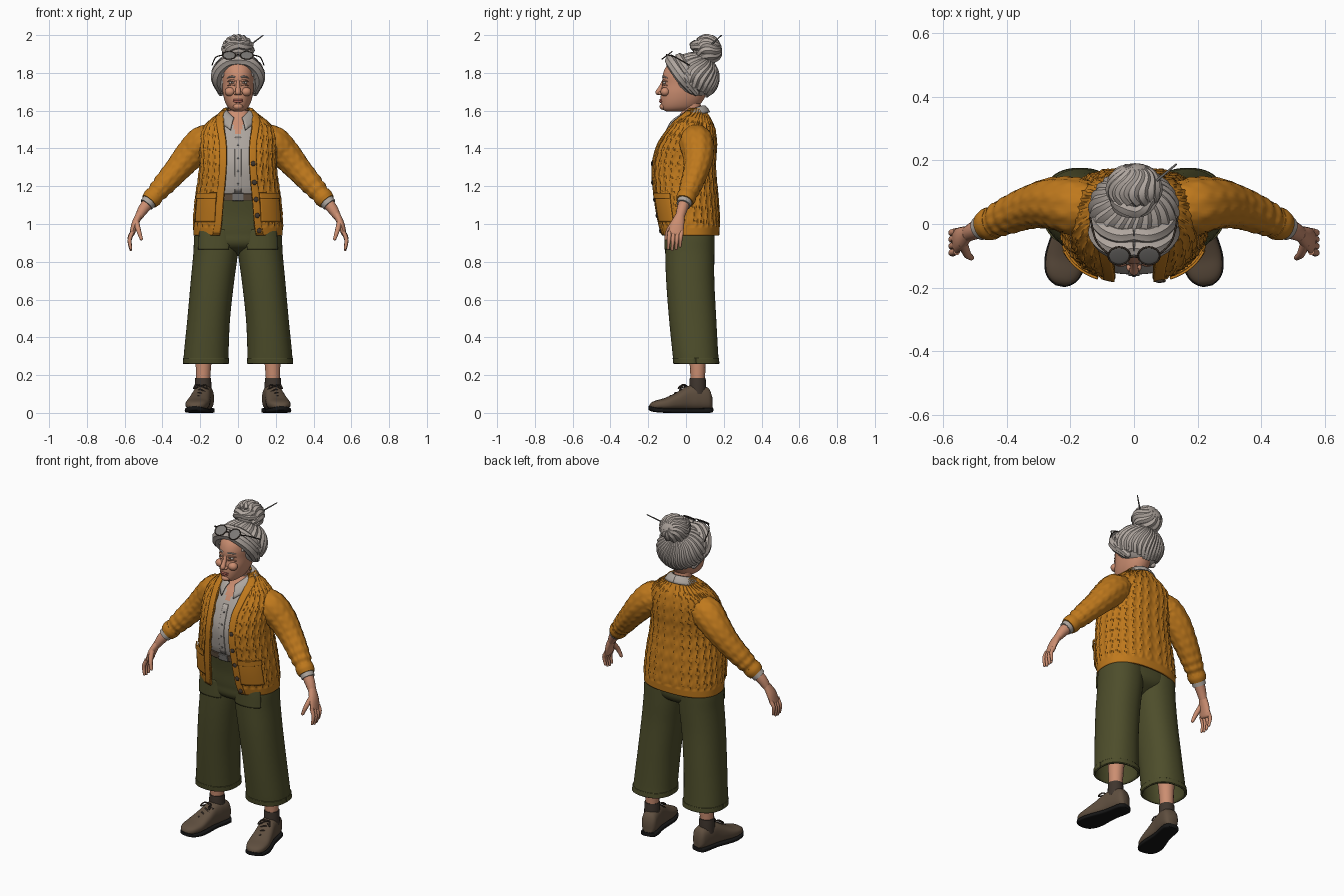
import bpy
from math import sin, cos, pi, acos, sqrt, copysign, radians
from mathutils import Vector

if "Cube" in bpy.data.objects:
    bpy.data.objects.remove(bpy.data.objects["Cube"])


def material(name, *rgb):
    m = bpy.data.materials.new(name)
    m.use_nodes = True
    m.diffuse_color = (*rgb, 1)
    node = m.node_tree.nodes["Principled BSDF"]
    node.inputs["Base Color"].default_value = (*rgb, 1)
    node.inputs["Roughness"].default_value = 0.8
    return m


knit = material("mustard_knit", .52, .19, .012)
olive = material("olive_cloth", .075, .075, .024)
cloth = material("shirt_grey", .42, .38, .345)
skin = material("skin", .60, .27, .165)
lips = material("lip_rose", .40, .12, .09)
hair = material("silver_hair", .43, .38, .345)
brown = material("shoe_brown", .115, .078, .05)
dark = material("dark_brown", .05, .036, .027)
black = material("sole_black", .008, .008, .008)
grey = material("lens_grey", .2, .19, .18)


def interp(keys, t):
    """Smooth interpolation of rows keyed by their first value."""
    i = max(j for j in range(len(keys) - 1) if j == 0 or keys[j][0] <= t)
    a, b = keys[i], keys[i + 1]
    pre, nxt = keys[max(i - 1, 0)], keys[min(i + 2, len(keys) - 1)]
    h = b[0] - a[0]
    s = (t - a[0]) / h
    out = []
    for k in range(1, len(a)):
        m0 = (b[k] - pre[k]) / (b[0] - pre[0]) * h
        m1 = (nxt[k] - a[k]) / (nxt[0] - a[0]) * h
        d = b[k] - a[k]
        out.append(a[k] + s * (m0 + s * (3 * d - 2 * m0 - m1 + s * (m0 + m1 - 2 * d))))
    return out


def grid(name, rows, mat, closed=True, caps=True, mirror=False, thick=0):
    """Skin a list of equal rings into one smooth object."""
    n = len(rows[0])
    faces = [(r * n + i, r * n + (i + 1) % n, (r + 1) * n + (i + 1) % n, (r + 1) * n + i)
             for r in range(len(rows) - 1) for i in range(n if closed else n - 1)]
    if closed and caps:
        faces += [tuple(reversed(range(n))), tuple(range((len(rows) - 1) * n, len(rows) * n))]
    me = bpy.data.meshes.new(name)
    me.from_pydata([tuple(p) for row in rows for p in row], [], faces)
    me.materials.append(mat)
    me.polygons.foreach_set("use_smooth", [True] * len(faces))
    me.set_sharp_from_angle(angle=radians(50))
    ob = bpy.data.objects.new(name, me)
    bpy.context.scene.collection.objects.link(ob)
    if thick:
        mod = ob.modifiers.new("thickness", "SOLIDIFY")
        mod.thickness, mod.offset = thick, -1
    if mirror:
        ob.modifiers.new("mirror", "MIRROR").use_mirror_merge = False
    return ob


def power(v, p):
    return copysign(abs(v) ** (2 / p), v)


def point(prof, a, z, off=0, p=2.4):
    """Point on a body profile with rows (z, centre x, half width, front y, back y)."""
    cx, rx, yf, yb = interp(prof, z)[:4]
    return (cx + (rx + off) * power(cos(a), p),
            (yf + yb) / 2 + ((yb - yf) / 2 + off) * power(sin(a), p), z)


def steps(a, b, n):
    return [a + (b - a) * i / n for i in range(n + 1)]


def body(name, prof, mat, n=48, rows=36, p=2.4, **kw):
    return grid(name, [[point(prof, 2 * pi * i / n, z, 0, p) for i in range(n)]
                       for z in steps(prof[0][0], prof[-1][0], rows)], mat, **kw)


def patch(name, prof, a0, a1, z0, z1, off, mat, n=16, rows=12, thick=.008, **kw):
    """A raised strip that follows a body profile; a0 and a1 give its edges by height."""
    return grid(name, [[point(prof, a, z, off) for a in steps(a0(z), a1(z), n)]
                       for z in steps(z0, z1, rows)], mat, closed=False, thick=thick, **kw)


def tube(name, keys, mat, n=14, sub=6, ref=(0, 1, 0), groove=0, ripple=None, tip=False, **kw):
    """Tube through points (x, y, z, radius[, second radius])."""
    keys = [(i, *k, *k[3:4]) if len(k) == 4 else (i, *k) for i, k in enumerate(keys)]
    path = [interp(keys, t) for t in steps(0, len(keys) - 1, (len(keys) - 1) * sub)]
    rows = []

    def ring(c, t, ru, rv, s):
        u = (Vector(ref) - t * t.dot(Vector(ref))).normalized()
        v = t.cross(u)
        row = []
        for i in range(n):
            a = 2 * pi * i / n
            g = 1 + groove * cos(a * n / 3) + (ripple(a, s) if ripple else 0)
            row.append(c + u * ru * g * cos(a) + v * rv * g * sin(a))
        rows.append(row)

    for j, q in enumerate(path):
        lo, hi = path[max(j - 1, 0)], path[min(j + 1, len(path) - 1)]
        t = (Vector(hi[:3]) - Vector(lo[:3])).normalized()
        ring(Vector(q[:3]), t, q[3], q[4], j / (len(path) - 1))
    if tip:
        for e in (.5, 1, 1.45):
            ring(Vector(q[:3]) + t * q[4] * sin(e), t, q[3] * cos(e), q[4] * cos(e), 1)
    return grid(name, rows, mat, **kw)


def ball(name, loc, scale, mat, rot=(0, 0, 0)):
    bpy.ops.mesh.primitive_uv_sphere_add(segments=24, ring_count=14, location=loc, rotation=rot)
    ob = bpy.context.object
    ob.name, ob.scale = name, scale
    ob.data.materials.append(mat)
    bpy.ops.object.shade_smooth()
    return ob


# Trousers: hips, wide open legs, hems, pockets and belt
hips = [(.83, 0, .05, 0, .06), (.88, 0, .17, -.095, .135), (.95, 0, .218, -.112, .15),
        (1.05, 0, .21, -.12, .15), (1.16, 0, .185, -.137, .135)]
leg = [(.26, .17, .12, -.065, .175), (.32, .168, .118, -.072, .17), (.5, .155, .113, -.09, .16),
       (.7, .135, .115, -.105, .15), (.85, .118, .118, -.11, .15), (.95, .112, .118, -.11, .15),
       (1.05, .1, .105, -.11, .145)]
body("trouser_hips", hips, olive)
body("trouser_legs", leg, olive, caps=False, mirror=True, thick=.008, p=2.2)
patch("trouser_hems", leg, lambda z: 0, lambda z: 2 * pi, .262, .29, .002, olive, n=48, mirror=True)
patch("thigh_pockets", leg, lambda z: -2.1, lambda z: -.75, .865, .97, .004, olive, mirror=True)
patch("belt", hips, lambda z: -pi, lambda z: pi, 1.125, 1.16, .006, brown, n=48)
patch("belt_buckle", hips, lambda z: -pi / 2 - .1, lambda z: -pi / 2 + .1, 1.123, 1.162, .011, grey)

# Shirt with an open neck, placket and collar
shirt = [(1.14, 0, .17, -.127, .12), (1.2, 0, .18, -.147, .13), (1.32, 0, .175, -.158, .13),
         (1.42, 0, .172, -.13, .13), (1.5, 0, .14, -.09, .12), (1.56, 0, .078, -.045, .1),
         (1.6, 0, .055, -.02, .085)]
top = body("shirt", shirt, cloth, n=96, rows=60)
top.data.materials.append(skin)
for f in top.data.polygons:
    if f.center.y < .02 and abs(f.center.x) < (f.center.z - 1.46) * .45:
        f.material_index = 1
patch("shirt_placket", shirt, lambda z: -pi / 2 - .06, lambda z: -pi / 2 + .06, 1.165, 1.46, .005, cloth)
for z in (1.21, 1.28, 1.35, 1.42):
    ball("shirt_button", point(shirt, -pi / 2, z, .006), (.006, .003, .006), grey)
collar = []
for w in steps(0, 1, 6):
    row = []
    for t in steps(0, 1, 24):
        phi, r = t * radians(160), .058 + .04 * w
        row.append(((r + .02 * t * w) * sin(phi), .03 + r * cos(phi) - (.032 + .012 * w) * t ** 4,
                    1.628 - .065 * t * t - w * (.035 + .03 * t ** 3) + .012 * sin(pi * w)))
    collar.append(row)
grid("shirt_collar", collar, cloth, closed=False, mirror=True, thick=.006)

# Open cardigan with cable relief; the last column is the half width of the opening
card = [(.94, 0, .232, -.13, .172, .095), (1, 0, .233, -.145, .174, .085),
        (1.12, 0, .224, -.165, .168, .075), (1.3, 0, .2, -.178, .153, .06),
        (1.42, 0, .2, -.15, .158, .06), (1.5, 0, .187, -.1, .15, .07),
        (1.55, 0, .145, -.06, .13, .075), (1.585, 0, .098, -.025, .108, .072),
        (1.615, 0, .068, .005, .09, .056)]


def front_angle(z, extra=0):
    rx, opening = interp(card, z)[1], interp(card, z)[4]
    return -acos(min(.98, (opening + extra) / rx) ** 1.2)


def cable(u, z):
    if z < .985:
        return .004
    rib = abs(sin(pi * u * 26))
    return rib * (.005 + .0035 * sin(z * 85 + 3 * sin(2 * pi * u * 26)))


rows = []
for z in steps(card[0][0], card[-1][0], 96):
    a0 = front_angle(z)
    rows.append([point(card, a0 + (pi - 2 * a0) * u, z, cable(u, z)) for u in steps(0, 1, 160)])
grid("cardigan", rows, knit, closed=False, thick=.012)
patch("cardigan_bands", card, front_angle, lambda z: front_angle(z, .035), .945, 1.6, .009, knit,
      n=5, rows=40, mirror=True)
patch("cardigan_pockets", card, lambda z: -1.12, lambda z: -.42, 1.01, 1.14, .013, knit, mirror=True)
patch("pocket_welts", card, lambda z: -1.14, lambda z: -.4, 1.135, 1.165, .019, knit, mirror=True)
for z in (.965, 1.045, 1.13, 1.22, 1.32):
    ball("cardigan_button", point(card, front_angle(z, .017), z, .011), (.013, .006, .013), dark)


# Sleeves with cable and gathered folds, rolled cuffs
def sleeve_relief(a, s):
    fold = max(0, s - .5) * .12 * sin(s * 75)
    return fold + .035 * abs(cos(5 * a)) * (1 + .6 * sin(s * 60 + 2 * cos(10 * a)))


tube("sleeves", [(.1, .05, 1.46, .066), (.18, .055, 1.432, .088), (.25, .065, 1.37, .08),
                 (.32, .055, 1.29, .067), (.4, .025, 1.2, .056), (.465, -.005, 1.125, .042)],
     knit, n=60, sub=14, ripple=sleeve_relief, mirror=True)
tube("sleeve_cuffs", [(.44, .006, 1.154, .05), (.455, 0, 1.137, .052), (.47, -.007, 1.12, .046)],
     knit, n=28, mirror=True)
tube("shirt_cuffs", [(.455, 0, 1.137, .041), (.485, -.014, 1.102, .038)], cloth, n=24, mirror=True)

# Arms and hands
tube("forearms", [(.46, -.002, 1.13, .033), (.5, -.02, 1.08, .029), (.527, -.033, 1.035, .024, .02)],
     skin, mirror=True)
tube("palms", [(.522, -.03, 1.05, .024, .02), (.545, -.045, 1, .036, .019), (.56, -.055, .95, .04, .014)],
     skin, mirror=True, tip=True)
for i in range(4):
    y, lift = -.055 + (i - 1.5) * .021, (.006, 0, .004, .018)[i]
    tube("fingers", [(.558, y, .96, .0115), (.574, y - .004, .91 + lift, .0105),
                     (.568, y - .008, .865 + lift, .0075)], skin, n=10, tip=True, mirror=True)
tube("thumbs", [(.54, -.058, 1.015, .016), (.526, -.093, .965, .013), (.512, -.106, .922, .009)],
     skin, n=10, tip=True, mirror=True)

# Lower legs, socks and shoes with turned-out toes
tube("lower_legs", [(.185, .062, .14, .036), (.183, .062, .25, .042), (.175, .06, .45, .055)], skin, mirror=True)
tube("socks", [(.185, .062, .1, .045), (.185, .062, .15, .044), (.185, .062, .185, .042)], dark, n=20, mirror=True)


def along_foot(x, y, z, turn=.2):
    return (.193 + x * cos(turn) - y * sin(turn), x * sin(turn) + y * cos(turn), z)


def shoe(name, keys, mat, p):
    """Rows: local y, half width, bottom z, top z, running from heel to toe."""
    keys = [(-k[0], *k[1:]) for k in keys]
    rows = []
    for t in steps(keys[0][0], keys[-1][0], 40):
        w, lo, hi = interp(keys, t)
        rows.append([along_foot(w * power(cos(a), p), -t, (lo + hi) / 2 + (hi - lo) / 2 * power(sin(a), p))
                     for a in steps(0, 2 * pi, 32)[:-1]])
    grid(name, rows, mat, mirror=True)


shoe("shoe_uppers", [(.138, .026, .02, .09), (.122, .042, .015, .13), (.06, .049, .015, .148),
                     (.01, .05, .015, .142), (-.05, .057, .015, .108), (-.11, .062, .015, .08),
                     (-.16, .053, .018, .066), (-.185, .035, .02, .055), (-.196, .014, .025, .042)], brown, 2.6)
shoe("shoe_soles", [(.142, .026, .004, .028), (.125, .046, 0, .026), (.02, .049, 0, .024),
                    (-.1, .066, 0, .024), (-.16, .057, .004, .027), (-.188, .037, .01, .033),
                    (-.2, .014, .016, .036)], black, 5)
for i in range(4):
    y, z = -.005 - .026 * i, .14 - .017 * i
    tube("laces", [(*along_foot(x, y + .012 * (x > 0), z - abs(x) * .5 + .002), .004)
                   for x in (-.036, -.018, 0, .018, .036)], dark, n=8, sub=3, mirror=True)
for s in (-1, 1):
    tube("lace_bows", [(*along_foot(s * x, y, z), .004) for x, y, z in
                       ((0, .005, .142), (.025, -.015, .148), (.035, -.035, .13), (.015, -.02, .137))],
         dark, n=8, mirror=True, ref=(0, .2, 1))

# Neck, head and face
tube("neck", [(0, .05, 1.5, .056), (0, .035, 1.58, .05), (0, .02, 1.68, .052)], skin, n=28)
head = [(1.596, 0, .022, -.105, -.03), (1.607, 0, .045, -.124, .04), (1.64, 0, .066, -.133, .08),
        (1.69, 0, .08, -.133, .11), (1.74, 0, .085, -.125, .13), (1.79, 0, .087, -.123, .13),
        (1.84, 0, .08, -.1, .12), (1.88, 0, .05, -.05, .1)]
body("head", head, skin, p=2.1)
tube("nose", [(0, -.116, 1.765, .008), (0, -.13, 1.73, .011), (0, -.147, 1.697, .015)], skin, tip=True)
ball("chin", (0, -.12, 1.622), (.026, .02, .018), skin)
for s in (-1, 1):
    ball("nostril", (s * .013, -.136, 1.692), (.011, .013, .009), skin)
    ball("cheek", (s * .042, -.11, 1.7), (.028, .025, .024), skin)
    ball("eyeball", (s * .033, -.113, 1.748), (.015, .01, .008), cloth)
    ball("iris", (s * .033, -.1205, 1.748), (.006, .003, .006), dark)
    for name, z, r, mat in (("upper_lid", 1.758, .005, skin), ("lower_lid", 1.737, .005, skin),
                            ("eyebrow", 1.778, .0045, hair)):
        tube(name, [(s * .015, -.121, z - .002, r), (s * .034, -.12, z + .003, r),
                    (s * .056, -.1, z - .004, r * .6)], mat, n=10, tip=True, ref=(0, 0, 1))
for z, r in ((1.657, .0055), (1.649, .0065)):
    tube("lips", [(-.032, -.115, 1.66, .002), (-.015, -.132, z, r), (0, -.136, z, r),
                  (.015, -.132, z, r), (.032, -.115, 1.66, .002)], lips, n=10, ref=(0, 0, 1))

# Hair: base mass, locks swept to the bun, front waves
crown, size = Vector((0, .04, 1.775)), Vector((.124, .116, .113))
ball("hair_base", crown, size, hair)


def lock(name, centre, radii, d0, d1, r, sway=0):
    """Tapered lock over an ellipsoid from one direction to another."""
    d0, d1 = Vector(d0).normalized(), Vector(d1).normalized()
    side = d0.cross(d1).normalized()
    keys = []
    for t in steps(0, 1, 5):
        d = (d0.slerp(d1, t) + side * sway * sin(2 * pi * t)).normalized()
        keys.append((*(centre + d * radii), r * (.35 + .65 * sqrt(max(0, sin(pi * (t * .8 + .1)))))))
    tube(name, keys, hair, n=18, sub=4, ref=d0 + d1, groove=.07, tip=True)


knot = (0, .54, .84)
for i in range(26):
    phi = (i + .5) / 26 * 2 * pi - pi
    e = radians(40 - 100 * (abs(phi) / pi) ** .6)
    lock("hair_lock", crown, size, (sin(phi) * cos(e), -cos(phi) * cos(e), sin(e)), knot, .021, .1)
for dy, dz, r in ((0, 0, .03), (.025, -.012, .026), (.045, .012, .026)):
    tube("front_waves", [(0, -.076 + dy, 1.868 + dz, r * .9), (.05, -.08 + dy, 1.862 + dz, r),
                         (.095, -.058 + dy, 1.825 + dz, r), (.112, -.02 + dy, 1.77 + dz, r),
                         (.09, .03 + dy, 1.705 + dz, r * .6)],
         hair, n=24, ref=(0, 1, 1), groove=.06, tip=True, mirror=True)

# Bun with swirled locks and a hair stick
bun, bun_size = Vector((0, .107, 1.922)), Vector((.07, .07, .064))
ball("bun_core", bun, bun_size, hair)
for i in range(14):
    a = 2 * pi * i / 14
    lock("bun_lock", bun, bun_size, (cos(a), -.75, sin(a)), (.1 * cos(a), 1, .35 + .1 * sin(a)), .019, .22)
for tilt in (-.35, .25):
    lock("bun_wrap", bun, bun_size * 1.04, (-1, -.5, tilt), (1, -.6, .5 - tilt), .02, .1)
tube("hair_stick", [(-.02, .06, 1.895, .004), (.06, .127, 1.945, .0045), (.132, .187, 1.998, .003)], grey, tip=True)

# Glasses pushed up on the hair
for s in (-1, 1):
    spot = (s * .047, -.1, 1.893)
    bpy.ops.mesh.primitive_torus_add(location=spot, rotation=(.64, 0, 0), major_radius=.034,
                                     minor_radius=.003, major_segments=32, minor_segments=8)
    rim = bpy.context.object
    rim.name = "glasses_rim"
    rim.data.materials.append(dark)
    bpy.ops.object.shade_smooth()
    ball("glasses_lens", spot, (.033, .033, .003), grey, (.64, 0, 0))
    tube("glasses_temple", [(s * .08, -.095, 1.895, .003), (s * .118, -.055, 1.882, .003),
                            (s * .138, .02, 1.84, .003)], dark, n=8, ref=(0, 0, 1))
tube("glasses_bridge", [(-.014, -.104, 1.892, .003), (0, -.103, 1.897, .003), (.014, -.104, 1.892, .003)],
     dark, n=8, ref=(0, 0, 1))
